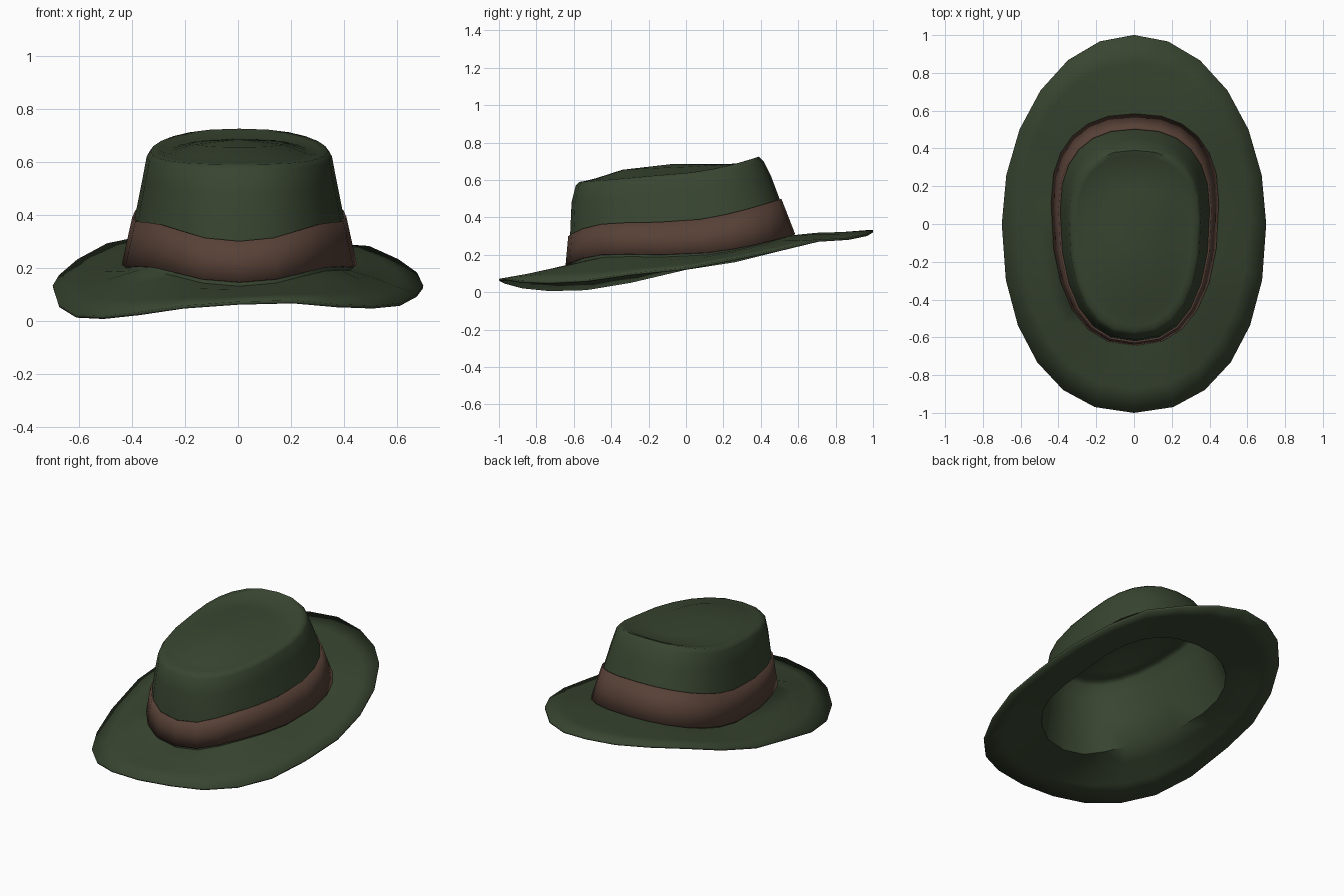
import bpy
import bmesh
import math
from mathutils import Vector

cube = bpy.data.objects.get("Cube")
if cube:
    bpy.data.objects.remove(cube, do_unlink=True)

SEGMENTS = 24
ANGLES = [2 * math.pi * i / SEGMENTS for i in range(SEGMENTS)]


def material(name, rgb):
    mat = bpy.data.materials.new(name)
    mat.use_nodes = True
    mat.diffuse_color = (*rgb, 1)
    bsdf = mat.node_tree.nodes["Principled BSDF"]
    bsdf.inputs["Base Color"].default_value = (*rgb, 1)
    bsdf.inputs["Roughness"].default_value = 0.8
    return mat


def power(value, exponent):
    return math.copysign(abs(value) ** exponent, value)


def ring(front, back, width, heights, lift=0.0, grow=0.0):
    """Egg-shaped loop starting at the front; heights are front, side, back."""
    low, side, high = heights
    widest = front + 0.62 * (back - front)
    points = []
    for t in ANGLES:
        s, c = math.sin(t), math.cos(t)
        reach = widest - front if c > 0 else back - widest
        x = 0.005 + (width + grow) * power(s, 0.84)
        y = widest - (reach + grow) * power(c, 0.84)
        z = side + (low - high) / 2 * c + ((low + high) / 2 - side) * c * c
        if c > 0:
            z += lift * math.sin(2 * t) ** 2
        points.append(Vector((x, y, z)))
    return points


def blend(a, b, f, bulge=0.0):
    return [p.lerp(q, f) + Vector((0, 0, bulge)) for p, q in zip(a, b)]


def loft(name, rings, mat, thickness, tip=None):
    bm = bmesh.new()
    loops = [[bm.verts.new(p) for p in r] for r in rings]
    for a, b in zip(loops, loops[1:]):
        for i in range(SEGMENTS):
            j = (i + 1) % SEGMENTS
            bm.faces.new((a[i], a[j], b[j], b[i]))
    if tip:
        peak = bm.verts.new(tip)
        for i in range(SEGMENTS):
            bm.faces.new((loops[-1][i], loops[-1][(i + 1) % SEGMENTS], peak))
    mesh = bpy.data.meshes.new(name)
    bm.to_mesh(mesh)
    bm.free()
    obj = bpy.data.objects.new(name, mesh)
    bpy.context.collection.objects.link(obj)
    mesh.materials.append(mat)
    solid = obj.modifiers.new("Thickness", "SOLIDIFY")
    solid.thickness = thickness
    solid.offset = -1
    bpy.ops.object.select_all(action="DESELECT")
    obj.select_set(True)
    bpy.context.view_layer.objects.active = obj
    bpy.ops.object.shade_smooth_by_angle(angle=math.radians(60))
    return obj


green = material("green felt", (0.04, 0.06, 0.03))
brown = material("brown ribbon", (0.095, 0.052, 0.037))

# Wavy outer edge of the brim: heights run from the front round by the left
edge_heights = [
    .06, .065, .05, .045, .055, .09, .12, .17, .22, .27, .28, .30, .32,
    .32, .31, .28, .22, .16, .12, .05, .01, .005, .02, .045]
brim_edge = []
for t, z in zip(ANGLES, edge_heights):
    bend = 0.9 if math.cos(t) > 0 else 1.0
    brim_edge.append(Vector((0.7 * power(math.sin(t), bend),
                             -power(math.cos(t), bend), z + 0.012)))

# Brim and hollow crown in one felt shell
crown_base = ring(-.63, .57, .43, (.13, .20, .305), .04)
ribbon_line = ring(-.62, .50, .395, (.30, .39, .50), .04)
felt = [
    brim_edge,
    blend(brim_edge, crown_base, 0.35),
    blend(brim_edge, crown_base, 0.7, 0.005),
    crown_base,
    ribbon_line,
    ring(-.612, .455, .365, (.48, .54, .62)),
    ring(-.59, .415, .35, (.57, .62, .70)),
    ring(-.57, .39, .335, (.59, .64, .725)),
    ring(-.54, .36, .305, (.595, .64, .715)),
    ring(-.48, .31, .265, (.61, .64, .69)),
    ring(-.34, .20, .17, (.655, .67, .685)),
]
loft("felt_hat", felt, green, 0.012, tip=(0, -.08, .685))

# Ribbon wrapped round the foot of the crown
ribbon_bottom = ring(-.63, .57, .43, (.145, .212, .31), .04, 0.014)
ribbon_top = ring(-.62, .50, .395, (.30, .39, .50), .04, 0.01)
loft("ribbon_band",
     [ribbon_bottom, blend(ribbon_bottom, ribbon_top, 0.5), ribbon_top],
     brown, 0.012)
